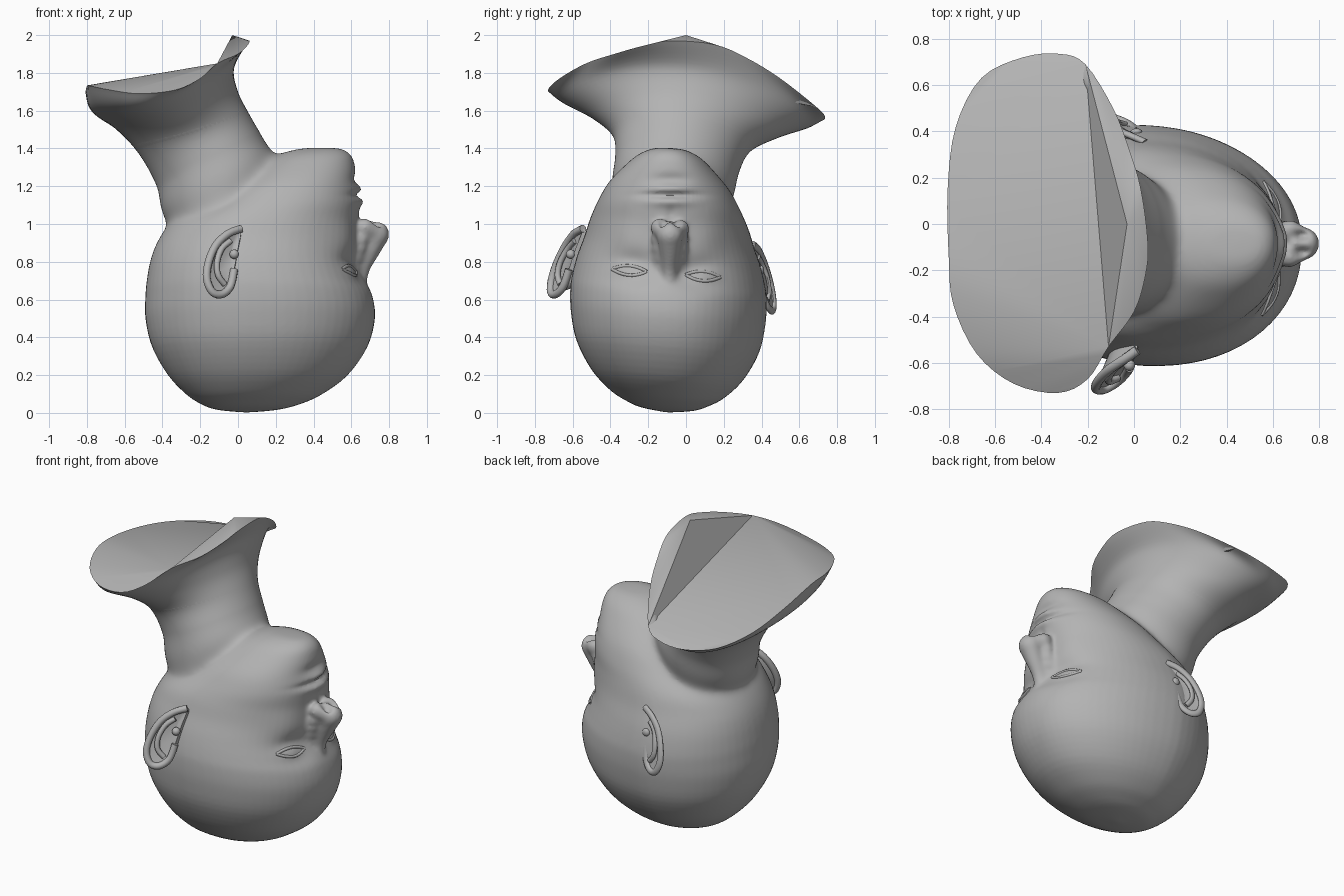
import bpy, bmesh, math
from mathutils import Vector, Matrix

if "Cube" in bpy.data.objects:
    bpy.data.objects.remove(bpy.data.objects["Cube"])

MID = -0.1      # head centre line in y
ROLL = 0.07     # slight sideways tilt of the head
grey = bpy.data.materials.new("grey")
grey.diffuse_color = (0.45, 0.45, 0.45, 1)
grey.use_nodes = True
grey.node_tree.nodes["Principled BSDF"].inputs["Base Color"].default_value = grey.diffuse_color


def spline(pts, n, closed=False):
    """Catmull-Rom resampling, n samples per segment."""
    m, out = len(pts), []
    get = (lambda i: pts[i % m]) if closed else (lambda i: pts[max(0, min(m - 1, i))])
    for i in range(m if closed else m - 1):
        q = [get(i + k) for k in (-1, 0, 1, 2)]
        for j in range(n):
            t = j / n
            out.append(tuple(0.5 * (2 * b + (c - a) * t + (2 * a - 5 * b + 4 * c - d) * t * t
                                    + (3 * b - a - 3 * c + d) * t ** 3) for a, b, c, d in zip(*q)))
    return out if closed else out + [tuple(pts[-1])]


def loft(bm, rings):
    vs = [[bm.verts.new(p) for p in r] for r in rings]
    for a, b in zip(vs, vs[1:]):
        for i in range(len(a)):
            k = (i + 1) % len(a)
            bm.faces.new((a[i], a[k], b[k], b[i]))
    return vs


def capped(bm, rings):
    vs = loft(bm, rings)
    bm.faces.new(vs[0])
    bm.faces.new(vs[-1])


def tube(bm, path, r):
    path, rings = [Vector(p) for p in path], []
    for i, p in enumerate(path):
        d = (path[min(i + 1, len(path) - 1)] - path[max(i - 1, 0)]).normalized()
        u = d.cross(Vector((0.5, 1, 0))).normalized()
        w = d.cross(u)
        rings.append([p + r * (math.cos(a) * u + math.sin(a) * w)
                      for a in [math.tau * k / 10 for k in range(10)]])
    capped(bm, rings)


def ball(bm, c, r):
    bmesh.ops.create_uvsphere(bm, u_segments=20, v_segments=12, radius=r,
                              matrix=Matrix.Translation(c))


def make(bm, name):
    bmesh.ops.recalc_face_normals(bm, faces=bm.faces)
    me = bpy.data.meshes.new(name)
    bm.to_mesh(me)
    bm.free()
    me.materials.append(grey)
    ob = bpy.data.objects.new(name, me)
    bpy.context.collection.objects.link(ob)
    for o in bpy.context.selected_objects:
        o.select_set(False)
    ob.select_set(True)
    bpy.context.view_layer.objects.active = ob
    return ob


# skull and jaw: z, back x, front x, half width
slices = [(0.003, 0.03, 0.06, 0.01), (0.02, -0.12, 0.22, 0.14), (0.05, -0.2, 0.335, 0.22),
          (0.1, -0.275, 0.445, 0.305), (0.2, -0.37, 0.58, 0.405), (0.35, -0.455, 0.685, 0.488),
          (0.5, -0.49, 0.725, 0.52), (0.62, -0.49, 0.712, 0.525), (0.7, -0.483, 0.68, 0.515),
          (0.8, -0.465, 0.645, 0.49), (0.9, -0.43, 0.635, 0.455), (1.0, -0.36, 0.635, 0.425),
          (1.1, -0.2, 0.645, 0.385), (1.2, -0.06, 0.63, 0.33), (1.3, 0.08, 0.62, 0.24),
          (1.36, 0.19, 0.60, 0.17), (1.395, 0.32, 0.55, 0.09), (1.402, 0.44, 0.46, 0.01)]
bm = bmesh.new()
rings = []
for z, xb, xf, w in spline(slices, 4):
    ring = []
    for i in range(64):
        c, s = math.cos(math.tau * i / 64), math.sin(math.tau * i / 64)
        x = (xb + xf) / 2 + (xf - xb) / 2 * math.copysign(abs(c) ** 0.93, c)
        y = w * math.copysign(abs(s) ** 0.93, s)
        y *= 1 - (0.2 if y > 0 else 0.05) * max(0, x)
        ring.append((x, MID + 0.015 * z + y, z - ROLL * y))
    rings.append(ring)
capped(bm, rings)

# neck flaring to the cut shoulders: back x, back z, front x, front z, half width, y, side drop
neck = [(-0.30, 0.90, 0.15, 1.15, 0.29, -0.10, 0), (-0.40, 1.05, 0.20, 1.33, 0.325, -0.07, 0),
        (-0.43, 1.20, 0.135, 1.45, 0.33, -0.045, 0), (-0.53, 1.38, 0.06, 1.58, 0.37, -0.02, 0.04),
        (-0.66, 1.52, 0.0, 1.70, 0.50, 0, 0.09), (-0.78, 1.61, -0.02, 1.83, 0.66, 0, 0.13)]
rim = [(.06, -.08, 1.97), (.03, .15, 1.95), (-.02, .32, 1.88), (-.09, .50, 1.77), (-.21, .69, 1.62),
       (-.32, .735, 1.57), (-.48, .72, 1.55), (-.66, .63, 1.57), (-.77, .42, 1.62),
       (-.805, .15, 1.68), (-.80, -.15, 1.73), (-.78, -.35, 1.73), (-.68, -.56, 1.71),
       (-.52, -.69, 1.69), (-.33, -.73, 1.71), (-.20, -.67, 1.77), (-.11, -.53, 1.85),
       (0, -.38, 1.90), (.05, -.22, 1.945)]
keys = []
N = len(rim) * 4
for xb, zb, xf, zf, w, yc, drop in neck:
    cs = [(math.cos(math.tau * i / N), math.sin(math.tau * i / N)) for i in range(N)]
    keys.append([((xb + xf) / 2 + (xf - xb) / 2 * c, yc + w * s,
                  (zb + zf) / 2 + (zf - zb) / 2 * c - drop * s * s - 0.1 * w * s) for c, s in cs])
keys.append(spline(rim, 4, True))
columns = [spline([k[i] for k in keys], 6) for i in range(N)]
neck_rings = [list(r) for r in zip(*columns)]
capped(bm, neck_rings[:21])

# nose: bridge, tip and wings
NY = -0.085
for i in range(13):
    t = i / 12
    ball(bm, (0.648 + 0.082 * t ** 1.3, NY, 0.67 + 0.275 * t), 0.042 + 0.03 * t * t)
ball(bm, (0.70, NY, 0.975), 0.045)
for s in (-1, 1):
    ball(bm, (0.70, NY + s * 0.035, 0.968), 0.053)
    ball(bm, (0.672, NY + s * 0.055, 0.978 - s * 0.004), 0.05)
    for i in range(5):   # nose flanks
        t = i / 4
        ball(bm, (0.62 + 0.03 * t, NY + s * (0.04 + 0.02 * t), 0.72 + 0.2 * t), 0.042)

# blend head, nose and lower neck into one skin
head = make(bm, "head")
rm = head.modifiers.new("blend", 'REMESH')
rm.mode = 'VOXEL'
rm.voxel_size = 0.0105
bpy.ops.object.modifier_apply(modifier="blend")
fold = head.vertex_groups.new(name="neck_fold")
nose = head.vertex_groups.new(name="nose")
for v in head.data.vertices:
    x, y, z = v.co
    d = abs(z - (1.02 + 0.58 * (x + 0.4) - 0.08 * (y - MID))) / 0.17
    if x < 0.3 and d < 1:
        fold.add([v.index], (1 - d * d) * min(1, (0.3 - x) / 0.1), 'REPLACE')
    if x > 0.58 and abs(y - NY) < 0.2 and 0.6 < z < 1.1:
        nose.add([v.index], 1.0, 'REPLACE')
for name, group, n in (("all", "", 5), ("fold", "neck_fold", 120), ("nose", "nose", 14)):
    sm = head.modifiers.new(name, 'SMOOTH')
    sm.factor, sm.iterations, sm.vertex_group = 0.5, n, group
    bpy.ops.object.modifier_apply(modifier=name)


# sculpted details: centre, radii, push
def brush(c, r, push):
    c, push = Vector(c), Vector(push)
    for v in head.data.vertices:
        d = sum(((v.co[k] - c[k]) / r[k]) ** 2 for k in range(3))
        if d < 9:
            v.co += push * math.exp(-d)


EYES = [(s, -0.105 + s * 0.195, 0.74 - s * 0.015) for s in (-1, 1)]
for s, ey, ez in EYES:
    brush((0.6, ey - s * 0.03, ez + 0.01), (0.3, 0.12, 0.075), (-0.05, 0, 0))   # socket
    brush((0.6, ey, ez), (0.3, 0.085, 0.045), (0.035, 0, 0))                    # eyeball
    brush((0.55, ey + s * 0.03, 0.93), (0.25, 0.1, 0.09), (0.012, 0, 0))        # cheek
    brush((0.725, NY + s * 0.036, 1.01), (0.035, 0.02, 0.03), (0, 0, -0.035))   # nostril
brush((0.65, -0.08, 1.12), (0.2, 0.11, 0.028), (0.02, 0, 0))     # upper lip
brush((0.65, -0.08, 1.185), (0.2, 0.10, 0.03), (0.022, 0, 0))    # lower lip
brush((0.65, -0.08, 1.153), (0.2, 0.15, 0.017), (-0.026, 0, 0))  # mouth line
brush((0.62, -0.08, 1.235), (0.2, 0.10, 0.03), (-0.014, 0, 0))   # chin crease
brush((0.66, -0.08, 1.06), (0.1, 0.02, 0.03), (-0.008, 0, 0))    # philtrum
sm = head.modifiers.new("finish", 'SMOOTH')
sm.iterations = 3
bpy.ops.object.modifier_apply(modifier="finish")
bpy.ops.object.shade_smooth_by_angle(angle=math.radians(60))

# eyelids laid on the face
bpy.context.view_layer.update()
bm = bmesh.new()
for s, ey, ez in EYES:
    for rise in (-0.026, 0.024):
        path = []
        for i in range(17):
            u = i / 8 - 1
            y, z = ey + 0.092 * u, ez + rise * (1 - u * u) - 0.07 * 0.092 * u
            hit, p, nrm, _ = head.ray_cast(Vector((2, y, z)), Vector((-1, 0, 0)))
            path.append(p - nrm * 0.002)
        tube(bm, path, 0.009)
make(bm, "eyelids")
bpy.ops.object.shade_smooth_by_angle(angle=math.radians(50))

# shoulders with the faceted cut: big back plane, then a fan to the peak
bm = bmesh.new()
top = loft(bm, neck_rings[18:])[-1]
ia, ib = 16, 64
peak = bm.verts.new((-0.03, 0, 2.0))
plane = bm.faces.new(top[ia:ib + 1])
bm.faces.new((top[ia], top[ib], peak))
front = top[ib:] + top[:ia + 1]
for a, b in zip(front, front[1:]):
    bm.faces.new((a, b, peak))
bmesh.ops.triangulate(bm, faces=[plane])
make(bm, "shoulders")
bpy.ops.object.shade_smooth_by_angle(angle=math.radians(25))

# ears
helix = [(.015, -.545, .975), (-.05, -.59, .95), (-.115, -.635, .89), (-.155, -.68, .80),
         (-.165, -.71, .71), (-.135, -.715, .64), (-.085, -.69, .628), (-.04, -.65, .67),
         (-.02, -.62, .76), (0, -.585, .87)]
antihelix = [(-.04, -.59, .91), (-.085, -.625, .87), (-.11, -.665, .80), (-.105, -.68, .73),
             (-.07, -.665, .68)]
for name, mirrored in (("ear_right", False), ("ear_left", True)):
    bm = bmesh.new()
    core = Vector((-0.07, -0.62, 0.80))
    outline = [Vector(p) for p in spline(helix, 4, True)]
    inner = [p.lerp(core, 0.45) + Vector((0, 0.008, 0)) for p in outline]
    root = [core + (p - core) * 0.65 + Vector((0.03, 0.13, 0)) for p in outline]
    capped(bm, [inner, outline, root])
    tube(bm, spline(helix[:-1], 4), 0.021)
    tube(bm, spline(antihelix, 4), 0.016)
    ball(bm, (-0.02, -0.61, 0.84), 0.025)
    if mirrored:
        for v in bm.verts:
            v.co = Vector((v.co.x + 0.03, 0.475 - 0.65 * (v.co.y + 0.73), v.co.z - 0.085))
    make(bm, name)
    bpy.ops.object.shade_smooth_by_angle(angle=math.radians(50))
